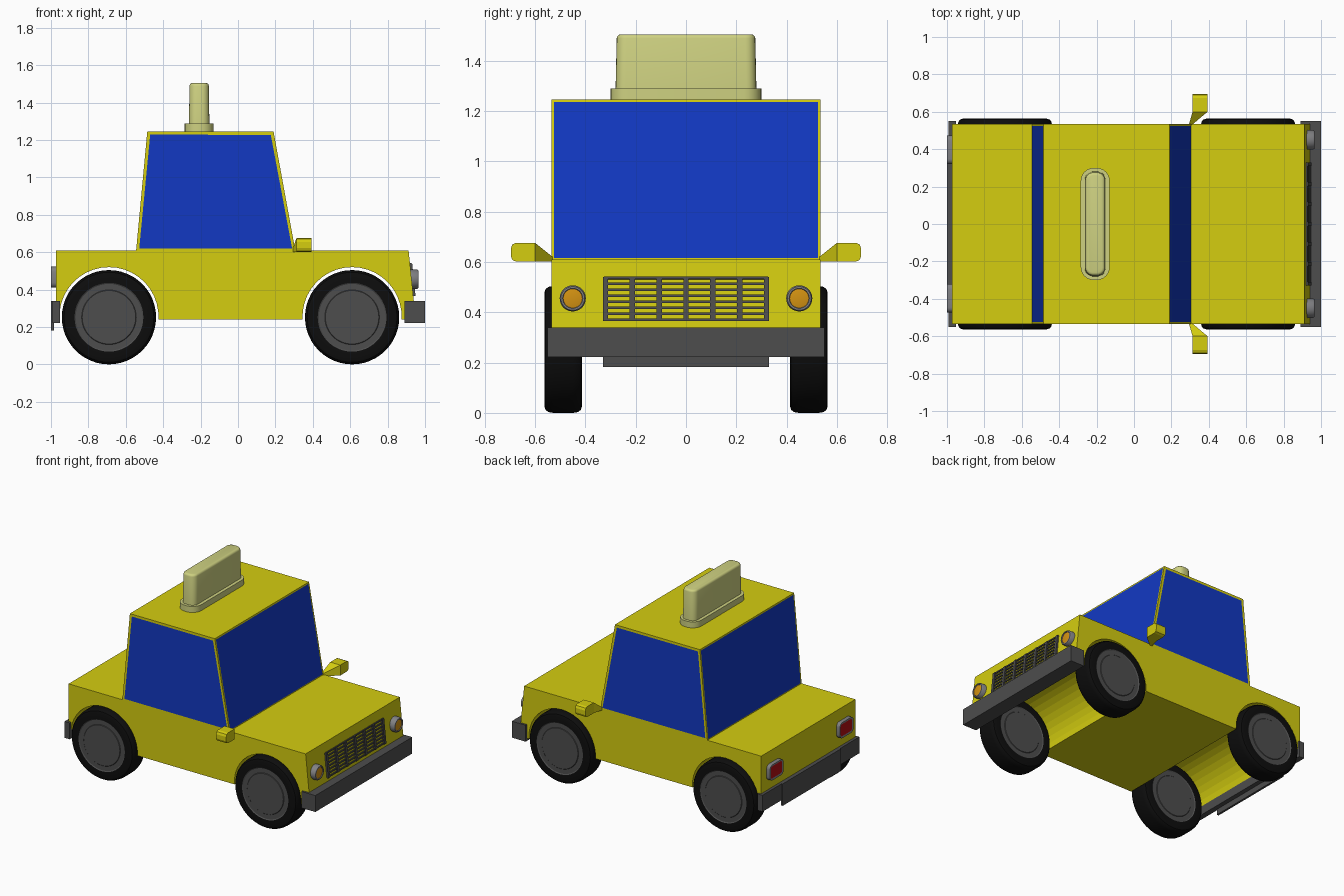
import bpy, bmesh, math
from mathutils import Vector, Matrix

if "Cube" in bpy.data.objects:
    bpy.data.objects.remove(bpy.data.objects["Cube"])


def mat(name, r, g, b):
    m = bpy.data.materials.new(name)
    m.diffuse_color = (r, g, b, 1)
    m.use_nodes = True
    m.node_tree.nodes["Principled BSDF"].inputs["Base Color"].default_value = m.diffuse_color
    return m


YELLOW = mat("taxi_yellow", 0.66, 0.61, 0.005)
BLUE = mat("window_blue", 0.006, 0.04, 0.54)
TYRE = mat("tyre_black", 0.004, 0.004, 0.004)
DARK = mat("dark_grey", 0.075, 0.075, 0.075)
GREY = mat("lamp_grey", 0.22, 0.22, 0.23)
ORANGE = mat("lamp_orange", 0.66, 0.29, 0.006)
RED = mat("lamp_red", 0.45, 0.004, 0.006)
CREAM = mat("sign_cream", 0.62, 0.64, 0.22)


def finish(name, bm, mats, smooth=False):
    bmesh.ops.recalc_face_normals(bm, faces=bm.faces)
    if smooth:
        for f in bm.faces:
            f.smooth = True
        for e in bm.edges:
            e.smooth = e.calc_face_angle(0) < math.radians(32)
    me = bpy.data.meshes.new(name)
    bm.to_mesh(me)
    bm.free()
    for m in mats:
        me.materials.append(m)
    ob = bpy.data.objects.new(name, me)
    bpy.context.collection.objects.link(ob)
    return ob


def box_bm(x0, x1, y0, y1, z0, z1):
    bm = bmesh.new()
    bmesh.ops.create_cube(bm, size=1)
    for v in bm.verts:
        v.co = Vector(((x0 + x1) / 2 + v.co.x * (x1 - x0),
                       (y0 + y1) / 2 + v.co.y * (y1 - y0),
                       (z0 + z1) / 2 + v.co.z * (z1 - z0)))
    return bm


def box(name, m, *lim):
    return finish(name, box_bm(*lim), [m])


def prism_bm(pts, half):
    """Side profile (x, z) extruded across the width."""
    bm = bmesh.new()
    f = bm.faces.new([bm.verts.new((x, -half, z)) for x, z in pts])
    r = bmesh.ops.extrude_face_region(bm, geom=[f])
    vs = [v for v in r["geom"] if isinstance(v, bmesh.types.BMVert)]
    bmesh.ops.translate(bm, verts=vs, vec=(0, 2 * half, 0))
    bmesh.ops.recalc_face_normals(bm, faces=bm.faces)
    return bm


def lathe(name, prof, n, mats, centre, axis, rule=None):
    """Profile (radius, distance) turned about the X or Y axis, with capped ends."""
    bm = bmesh.new()
    rings = []
    for r, t in prof:
        ring = []
        for i in range(n):
            a = 2 * math.pi * i / n
            c, s = r * math.cos(a), r * math.sin(a)
            p = (t, c, s) if axis == "X" else (c, t, s)
            ring.append(bm.verts.new(p))
        rings.append(ring)
    for k, (a, b) in enumerate(zip(rings, rings[1:])):
        for i in range(n):
            f = bm.faces.new((a[i], a[(i + 1) % n], b[(i + 1) % n], b[i]))
            f.material_index = rule(k) if rule else 0
    bm.faces.new(rings[0]).material_index = rule(0) if rule else 0
    bm.faces.new(rings[-1]).material_index = rule(len(prof) - 2) if rule else 0
    bmesh.ops.translate(bm, verts=bm.verts, vec=centre)
    return finish(name, bm, mats, True)


def bevel(bm, test, offset, segs):
    es = [e for e in bm.edges if test(e)]
    bmesh.ops.bevel(bm, geom=es, offset=offset, segments=segs, profile=0.5, affect="EDGES")


def along(e, k):
    d = (e.verts[0].co - e.verts[1].co).normalized()
    return abs(d[k]) > 0.9


# Lower body with wheel arches cut through
AXLES = (("rear", -0.69), ("front", 0.61))
R, CZ, BOT = 0.265, 0.255, 0.24
a0 = math.asin((BOT - CZ) / R)
profile = [(0.912, 0.61), (-0.972, 0.61), (-0.972, BOT)]
for _, cx in AXLES:
    for i in range(21):
        a = math.pi - a0 - (math.pi - 2 * a0) * i / 20
        profile.append((cx + R * math.cos(a), CZ + R * math.sin(a)))
profile.append((0.95, BOT))
finish("body", prism_bm(profile, 0.535), [YELLOW])

# Cabin with inset windows on its four walls
bm = prism_bm([(-0.545, 0.605), (0.307, 0.605), (0.19, 1.245), (-0.485, 1.245)], 0.535)
for f in [f for f in bm.faces if abs(f.normal.z) < 0.5]:
    side = abs(f.normal.y) > 0.5
    bmesh.ops.inset_individual(bm, faces=[f], thickness=0.023 if side else 0.015)
    f.material_index = 1
finish("cabin", bm, [YELLOW, BLUE])

# Roof sign: rounded base and lantern
bm = box_bm(-0.285, -0.13, -0.3, 0.3, 1.24, 1.288)
bevel(bm, lambda e: along(e, 2), 0.07, 6)
finish("sign_base", bm, [CREAM], True)
bm = box_bm(-0.262, -0.153, -0.28, 0.28, 1.28, 1.504)
for v in bm.verts:
    if v.co.z > 1.4:
        v.co.y *= 0.982
        v.co.x = -0.2075 + (v.co.x + 0.2075) * 0.95
bevel(bm, lambda e: along(e, 2), 0.04, 5)
bevel(bm, lambda e: all(v.co.z > 1.5 for v in e.verts), 0.015, 3)
finish("sign_lantern", bm, [CREAM], True)

# Wheels: tyre and hub turned from one profile
half = [(0.143, 0.073), (0.146, 0.07), (0.178, 0.07), (0.184, 0.074), (0.225, 0.075),
        (0.240, 0.070), (0.249, 0.058), (0.252, 0.04)]
wheel = half + [(r, -t) for r, t in reversed(half)]
last = len(wheel) - 2
for end, cx in AXLES:
    for side, s in (("right", -1), ("left", 1)):
        lathe(f"{end}_{side}_wheel", wheel, 48, [TYRE, DARK], (cx, s * 0.488, 0.252), "Y",
              lambda k: 1 if k < 3 or k > last - 3 else 0)

# Bumpers and rear plate
box("front_bumper", DARK, 0.89, 1.0, -0.55, 0.55, 0.222, 0.34)
box("rear_bumper", DARK, -0.993, -0.953, -0.55, 0.55, 0.222, 0.34)
box("rear_plate", DARK, -1.0, -0.985, -0.33, 0.33, 0.182, 0.34)


# Grille bars lying on the sloping nose
def nose_x(z):
    return 0.912 + (0.61 - z) * 0.103


def grille_bar(name, y, z, width, height, depth):
    ob = box(name, DARK, -0.01, depth, -width / 2, width / 2, -height / 2, height / 2)
    ob.matrix_world = Matrix.Translation((nose_x(z), y, z)) @ Matrix.Rotation(-0.103, 4, "Y")


for i in range(7):
    grille_bar(f"grille_post_{i}", (i - 3) * 0.1065, 0.452, 0.021, 0.176, 0.012)
for i in range(8):
    grille_bar(f"grille_slat_{i}", 0, 0.37 + i * 0.0237, 0.65, 0.01, 0.008)

for side, s in (("right", -1), ("left", 1)):
    # Headlights
    lathe(f"{side}_headlight", [(0.052, -0.03), (0.052, 0.026), (0.047, 0.034), (0.040, 0.034),
                                (0.038, 0.029), (0.022, 0.032)], 28, [GREY, ORANGE],
          (0.931, s * 0.45, 0.455), "X", lambda k: 1 if k >= 4 else 0)

    # Tail lights with an inset red lens
    y = s * 0.397
    bm = box_bm(-1.0, -0.96, y - 0.077, y + 0.077, 0.41, 0.522)
    bevel(bm, lambda e: along(e, 0), 0.028, 4)
    bm.normal_update()
    lens = min(bm.faces, key=lambda f: f.calc_center_median().x)
    bmesh.ops.inset_individual(bm, faces=[lens], thickness=0.013, depth=-0.003)
    lens.material_index = 1
    finish(f"{side}_tail_light", bm, [GREY, RED], True)

    # Side mirrors: chamfered head with a tapering arm
    bm = box_bm(0.313, 0.393, 0.6, 0.696, 0.601, 0.676)
    bevel(bm, lambda e: along(e, 0) and all(v.co.y > 0.65 for v in e.verts), 0.022, 2)
    for v in bm.verts:
        v.co.y *= s
    finish(f"{side}_mirror", bm, [YELLOW])
    bm = box_bm(0.313, 0.393, 0.53, 0.6, 0.601, 0.676)
    for v in bm.verts:
        if v.co.y < 0.56:
            v.co.x = 0.293 if v.co.x < 0.35 else 0.31
            v.co.z = min(v.co.z, 0.62)
        v.co.y *= s
    finish(f"{side}_mirror_arm", bm, [YELLOW])
